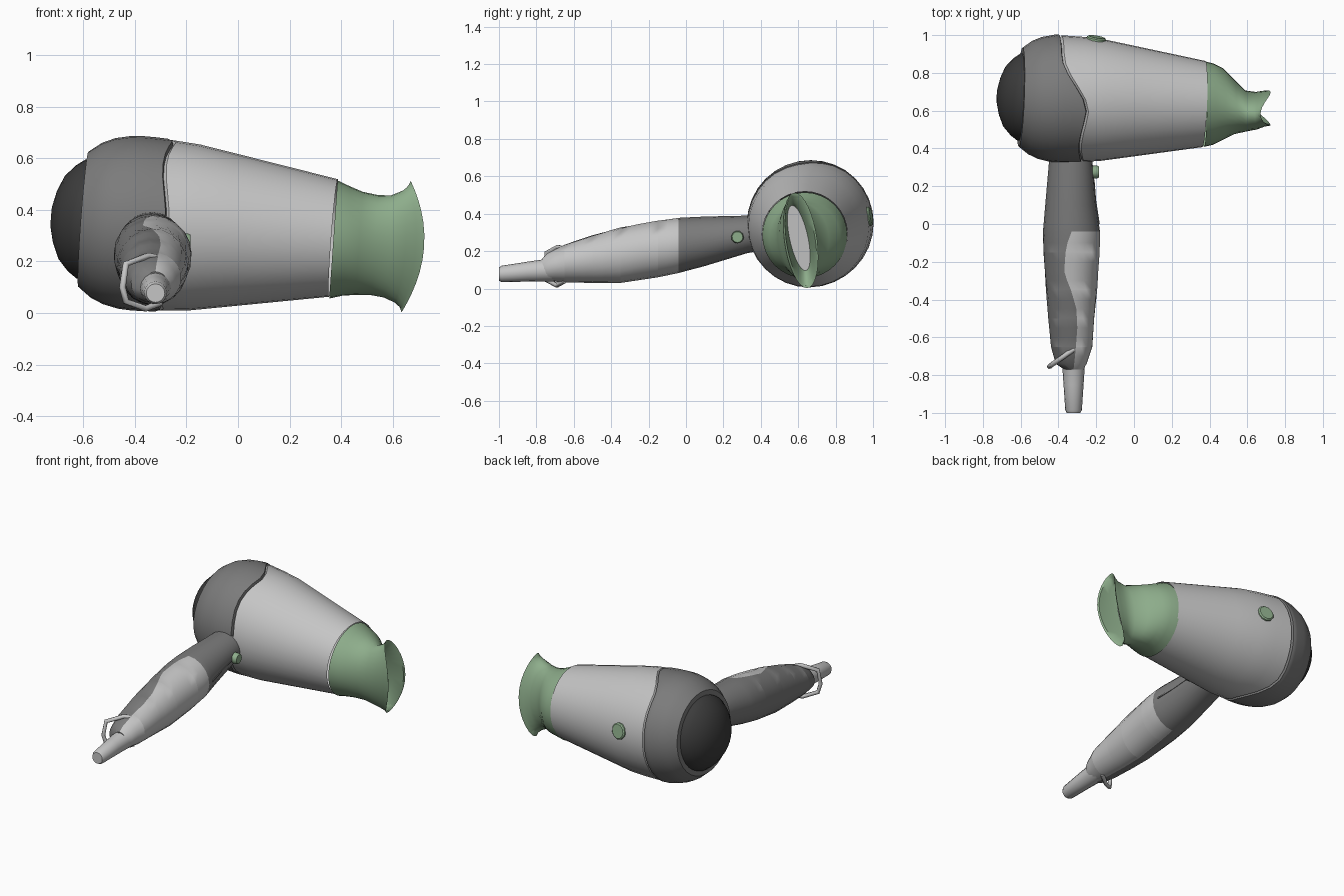
import bpy, bmesh, math
from mathutils import Vector

cube = bpy.data.objects.get("Cube")
if cube:
    bpy.data.objects.remove(cube)


def material(name, *rgb):
    m = bpy.data.materials.new(name)
    m.use_nodes = True
    m.diffuse_color = (*rgb, 1)
    m.node_tree.nodes["Principled BSDF"].inputs["Base Color"].default_value = (*rgb, 1)
    return m


LIGHT = material("light grey", 0.56, 0.56, 0.56)
GREY = material("mid grey", 0.2, 0.2, 0.2)
DARK = material("charcoal", 0.045, 0.045, 0.045)
GREEN = material("soft green", 0.27, 0.42, 0.26)


def interp(table, x):
    """Linear lookup in rows whose first entry ascends; returns the other entries."""
    if x <= table[0][0]:
        return table[0][1:]
    for a, b in zip(table, table[1:]):
        if x <= b[0]:
            f = (x - a[0]) / (b[0] - a[0])
            return tuple(p + (q - p) * f for p, q in zip(a[1:], b[1:]))
    return table[-1][1:]


def smooth(obj, angle=38):
    bpy.ops.object.select_all(action='DESELECT')
    obj.select_set(True)
    bpy.context.view_layer.objects.active = obj
    bpy.ops.object.shade_smooth_by_angle(angle=math.radians(angle))


def loft(name, rings, mats, start=False, end=False, end_mat=0, rule=None):
    """Skin closed rings of points; rule(ring, side) picks the material slot."""
    bm = bmesh.new()
    rows = [[bm.verts.new(p) for p in ring] for ring in rings]
    n = len(rows[0])
    for i, (a, b) in enumerate(zip(rows, rows[1:])):
        for j in range(n):
            k = (j + 1) % n
            f = bm.faces.new((a[j], a[k], b[k], b[j]))
            f.material_index = rule(i, j) if rule else 0
    if start:
        bm.faces.new(rows[0])
    if end:
        bm.faces.new(rows[-1]).material_index = end_mat
    bmesh.ops.recalc_face_normals(bm, faces=bm.faces)
    me = bpy.data.meshes.new(name)
    bm.to_mesh(me)
    bm.free()
    for m in mats:
        me.materials.append(m)
    obj = bpy.data.objects.new(name, me)
    bpy.context.collection.objects.link(obj)
    smooth(obj)
    return obj


# Barrel axis tips slightly down and forward
SIDES = 32
ANGLES = [2 * math.pi * i / SIDES for i in range(SIDES)]


def on_barrel(a, r, t):
    d = a + 0.42
    y, z = r * math.cos(t), r * math.sin(t)
    return Vector((a + 0.038 * y + 0.075 * z, 0.665 - 0.038 * d + y, 0.35 - 0.075 * d + z))


def seam(t):
    """Wavy joint between the rear housing and the barrel."""
    f = min(1, max(0, (math.cos(t) + 0.25) / 0.95))
    ripple = 0.015 * math.cos(4 * t) * (1 - f)
    return -0.285 - 0.125 * f * f * (3 - 2 * f) + ripple


PROFILE = [(-0.6, 0.262), (-0.55, 0.3), (-0.5, 0.322), (-0.44, 0.335),
           (-0.36, 0.335), (-0.28, 0.331), (-0.17, 0.322), (0.37, 0.228)]


def radius(a):
    return interp(PROFILE, a)[0]


def revolve(name, profile, mat, **caps):
    return loft(name, [[on_barrel(a, r, t) for t in ANGLES] for a, r in profile], [mat], **caps)


# Rear housing with a lip along the wavy seam
rear = [[on_barrel(a, r, t) for t in ANGLES] for a, r in [(-0.6, 0.2)] + PROFILE[:4]]
for f in (0.33, 0.66, 1):
    rear.append([on_barrel(a, radius(a) + 0.003, t) for t in ANGLES
                 for a in [-0.44 + (seam(t) + 0.44) * f]])
rear.append([on_barrel(seam(t) + 0.004, radius(seam(t)) - 0.014, t) for t in ANGLES])
loft("rear_housing", rear, [GREY])

# Barrel
barrel = [[on_barrel(seam(t) + 0.004, radius(seam(t)) - 0.014, t) for t in ANGLES],
          [on_barrel(seam(t) + 0.014, radius(seam(t) + 0.014), t) for t in ANGLES]]
for f in (0.5, 1):
    barrel.append([on_barrel(a, radius(a), t) for t in ANGLES
                   for a in [seam(t) + 0.014 + (-0.184 - seam(t)) * f]])
for a in (-0.03, 0.1, 0.24, 0.37):
    barrel.append([on_barrel(a, radius(a), t) for t in ANGLES])
loft("barrel", barrel, [LIGHT])

# Domed air intake
revolve("intake_dome", [(-0.59, 0.232), (-0.61, 0.23), (-0.645, 0.205), (-0.685, 0.16),
                        (-0.71, 0.1), (-0.724, 0.04)], DARK, end=True)

# Concentrator nozzle: x, y, z, half width, half height, end bow, lean
nozzle_rows = [(0.37, 0.635, 0.285, 0.227, 0.229, 0, 0),
               (0.42, 0.635, 0.279, 0.215, 0.212, 0, 0),
               (0.47, 0.635, 0.27, 0.19, 0.2, 0, 0),
               (0.53, 0.62, 0.263, 0.145, 0.194, 0, 0.005),
               (0.59, 0.598, 0.258, 0.108, 0.198, 0.01, 0.015),
               (0.65, 0.6, 0.257, 0.096, 0.218, 0.025, 0.025),
               (0.69, 0.61, 0.257, 0.09, 0.24, 0.04, 0.03),
               (0.722, 0.614, 0.257, 0.088, 0.255, 0.07, 0.032),
               (0.716, 0.614, 0.257, 0.078, 0.24, 0.07, 0.032),
               (0.65, 0.605, 0.262, 0.066, 0.2, 0.03, 0.035),
               (0.58, 0.603, 0.27, 0.05, 0.175, 0, 0.035)]


def nozzle_ring(x, y, z, w, h, bow, lean):
    ring = []
    for t in ANGLES:
        c, s = math.cos(t), math.sin(t)
        ring.append((x - bow * s * s + 0.07 * h * s, y + w * c - lean * s, z + h * s))
    return ring


loft("nozzle", [nozzle_ring(*r) for r in nozzle_rows], [GREEN, LIGHT], end=True, end_mat=1)

# Handle: y, left x, right x, bottom z, top z
HANDLE = [(-0.77, -0.37, -0.27, 0.05, 0.16), (-0.74, -0.415, -0.25, 0.04, 0.19),
          (-0.65, -0.44, -0.22, 0.033, 0.235), (-0.5, -0.455, -0.21, 0.03, 0.285),
          (-0.35, -0.466, -0.195, 0.03, 0.327), (-0.15, -0.48, -0.181, 0.06, 0.364),
          (-0.04, -0.482, -0.18, 0.083, 0.378), (0.1, -0.47, -0.2, 0.12, 0.385),
          (0.33, -0.45, -0.22, 0.19, 0.39), (0.46, -0.44, -0.23, 0.21, 0.39)]
# Wavy edge of the light grip panel along the top
WAVE = [(-0.77, -0.32), (-0.68, -0.31), (-0.55, -0.3), (-0.45, -0.305), (-0.36, -0.33),
        (-0.26, -0.37), (-0.12, -0.36), (-0.04, -0.33)]
HALF = 10


def handle_ring(y):
    x0, x1, z0, z1 = interp(HANDLE, y)
    cx, cz, w, h = (x0 + x1) / 2, (z0 + z1) / 2, (x1 - x0) / 2, (z1 - z0) / 2
    top = math.acos(max(-0.8, min(0.8, (interp(WAVE, y)[0] - cx) / w)))
    low = -math.pi / 2
    angles = [low + (top - low) * i / HALF for i in range(HALF)]
    angles += [top + (2 * math.pi + low - top) * i / HALF for i in range(HALF)]
    return [(cx + w * math.cos(t), y, cz + h * math.sin(t)) for t in angles]


stations = sorted({r[0] for r in HANDLE} | {-0.7 + 0.05 * i for i in range(13)} | {0.0, 0.2})
loft("handle", [handle_ring(y) for y in stations], [GREY, LIGHT], start=True,
     rule=lambda i, j: int(j < HALF and stations[i + 1] < -0.03))

# Cord strain relief
relief = [(-0.6, 0.08, 0.125), (-0.72, 0.062, 0.1), (-0.85, 0.053, 0.09),
          (-0.985, 0.044, 0.078), (-1.0, 0.036, 0.077)]
loft("cord_sleeve", [[(-0.32 + r * math.cos(t), y, z + r * math.sin(t)) for t in ANGLES[::2]]
                     for y, r, z in relief], [LIGHT], end=True)

# Hanging loop
curve = bpy.data.curves.new("hanging_loop", 'CURVE')
curve.dimensions = '3D'
curve.bevel_depth = 0.013
curve.bevel_resolution = 1
curve.use_fill_caps = True
path = [(-0.29, -0.645, 0.21), (-0.35, -0.685, 0.222), (-0.435, -0.745, 0.19),
        (-0.448, -0.755, 0.1), (-0.435, -0.745, 0.045), (-0.36, -0.69, 0.017),
        (-0.3, -0.65, 0.04)]
spline = curve.splines.new('POLY')
spline.points.add(len(path) - 1)
for p, co in zip(spline.points, path):
    p.co = (*co, 1)
curve.materials.append(LIGHT)
bpy.context.collection.objects.link(bpy.data.objects.new("hanging_loop", curve))


# Round buttons
def button(name, centre, normal, r, depth):
    q = Vector(normal).to_track_quat('Z', 'Y')
    rings = [[Vector(centre) + q @ Vector((s * math.cos(t), s * math.sin(t), h))
              for t in ANGLES[::3]]
             for s, h in ((r, -depth), (r, depth * 0.6), (r * 0.85, depth))]
    loft(name, rings, [GREEN], start=True, end=True)


button("barrel_button", (-0.2, 0.975, 0.385), (0.17, 1, 0.16), 0.052, 0.016)
button("handle_button", (-0.205, 0.275, 0.275), (1, 0, 0), 0.034, 0.02)

# Seam strip along the side of the handle neck
strip = [(-0.185, 0.0, 0.235), (-0.205, 0.13, 0.255), (-0.213, 0.235, 0.272)]
loft("neck_seam", [[(x + dx, y, z + dz) for dx, dz in
                    ((-0.01, -0.004), (0.004, -0.004), (0.004, 0.004), (-0.01, 0.004))]
                   for x, y, z in strip], [GREY], start=True, end=True)
